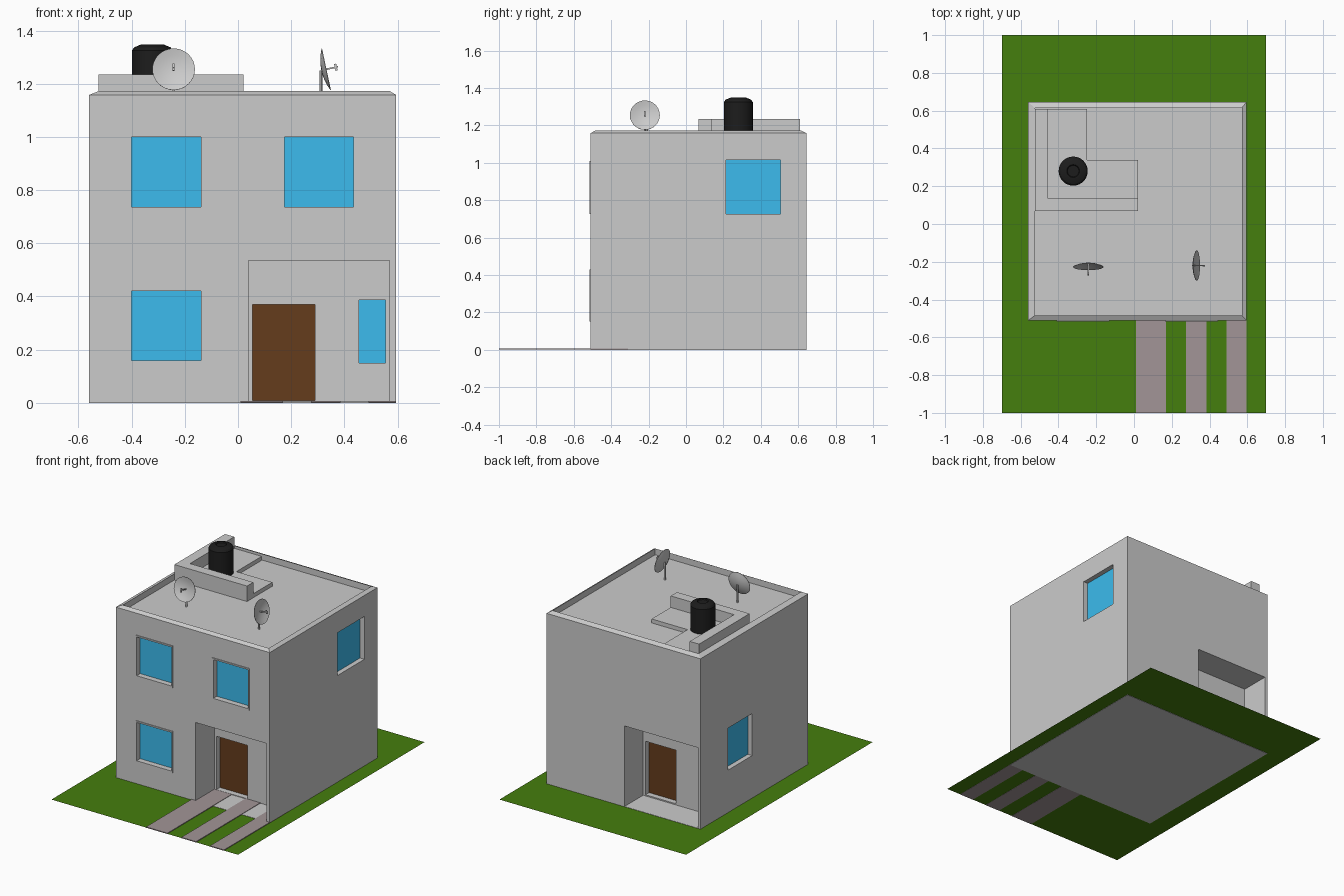
import bpy, bmesh, math
from mathutils import Matrix

if "Cube" in bpy.data.objects:
    bpy.data.objects.remove(bpy.data.objects["Cube"])


def material(name, r, g, b):
    m = bpy.data.materials.new(name)
    m.diffuse_color = (r, g, b, 1)
    m.use_nodes = True
    m.node_tree.nodes["Principled BSDF"].inputs["Base Color"].default_value = m.diffuse_color
    return m


GREEN = material("grass", 0.06, 0.21, 0.004)
BLUE = material("glass", 0.045, 0.5, 0.85)
BROWN = material("wood", 0.13, 0.045, 0.012)
PAVE = material("paving", 0.36, 0.30, 0.31)
BLACK = material("black_plastic", 0.012, 0.012, 0.012)


def finish(name, bm, mat=None):
    bmesh.ops.recalc_face_normals(bm, faces=bm.faces)
    me = bpy.data.meshes.new(name)
    bm.to_mesh(me)
    bm.free()
    ob = bpy.data.objects.new(name, me)
    bpy.context.collection.objects.link(ob)
    if mat:
        me.materials.append(mat)
    return ob


def rect(bm, x0, x1, y0, y1, z):
    return [bm.verts.new((x, y, z)) for x, y in ((x0, y0), (x1, y0), (x1, y1), (x0, y1))]


def bridge(bm, a, b):
    n = len(a)
    for i in range(n):
        bm.faces.new((a[i], a[(i + 1) % n], b[(i + 1) % n], b[i]))


def box(name, x0, x1, y0, y1, z0, z1, mat=None):
    bm = bmesh.new()
    a, b = rect(bm, x0, x1, y0, y1, z0), rect(bm, x0, x1, y0, y1, z1)
    bridge(bm, a, b)
    bm.faces.new(a)
    bm.faces.new(b)
    return finish(name, bm, mat)


def cut(targets, *dims):
    """Carve a box out of each target and remove the cutter."""
    c = box("cutter", *dims)
    c.hide_render = True
    for t in targets:
        m = t.modifiers.new("cut", 'BOOLEAN')
        m.operation, m.solver, m.object = 'DIFFERENCE', 'EXACT', c
        bpy.ops.object.select_all(action='DESELECT')
        bpy.context.view_layer.objects.active = t
        t.select_set(True)
        bpy.ops.object.modifier_apply(modifier=m.name)
    bpy.data.objects.remove(c)


def lathe(name, profile, mat=None, sides=32, matrix=None):
    """Revolve (radius, height) points about z; both ends lie on the axis."""
    bm = bmesh.new()
    rings = [[bm.verts.new((r * math.cos(2 * math.pi * i / sides),
                            r * math.sin(2 * math.pi * i / sides), h))
              for i in range(sides)] for r, h in profile[1:-1]]
    for a, b in zip(rings, rings[1:]):
        bridge(bm, a, b)
    for ring, (_, h) in ((rings[0], profile[0]), (rings[-1], profile[-1])):
        tip = bm.verts.new((0, 0, h))
        for i in range(sides):
            bm.faces.new((ring[i], ring[(i + 1) % sides], tip))
    if matrix:
        bm.transform(matrix)
    ob = finish(name, bm, mat)
    bpy.ops.object.select_all(action='DESELECT')
    bpy.context.view_layer.objects.active = ob
    ob.select_set(True)
    bpy.ops.object.shade_smooth_by_angle(angle=math.radians(30))
    return ob


# lawn, open under the house
X0, X1, Y0, Y1 = -0.56, 0.595, -0.51, 0.645
bm = bmesh.new()
bridge(bm, rect(bm, -0.7, 0.7, -1, 1, 0.002), rect(bm, X0, X1, Y0, Y1, 0.002))
finish("lawn", bm, GREEN)

# paving strips running into the porch
for i, (a, b) in enumerate(((0.01, 0.17), (0.275, 0.385), (0.49, 0.595))):
    box(f"path_{i + 1}", a, b, -1, -0.31, 0.001, 0.007, PAVE)

# house shell with sloped parapet and sunken roof
bm = bmesh.new()
inner = (X0 + 0.035, X1 - 0.024, Y0 + 0.025, Y1 - 0.03)
rings = [rect(bm, X0, X1, Y0, Y1, 0), rect(bm, X0, X1, Y0, Y1, 1.158),
         rect(bm, *inner, 1.172), rect(bm, *inner, 1.13)]
for a, b in zip(rings, rings[1:]):
    bridge(bm, a, b)
bm.faces.new(rings[0])
bm.faces.new(rings[-1])
house = finish("house", bm)

# porches, front and back
cut([house], 0.04, 0.57, -0.6, -0.31, 0.004, 0.535)
cut([house], -0.54, 0.01, 0.445, 0.75, 0.004, 0.55)

# doors set into the porch walls
cut([house], 0.055, 0.29, -0.35, -0.27, 0.008, 0.37)
box("front_door", 0.055, 0.29, -0.272, -0.262, 0.008, 0.37, BROWN)
cut([house], -0.235, -0.008, 0.405, 0.48, 0.012, 0.375)
box("back_door", -0.235, -0.008, 0.397, 0.407, 0.012, 0.375, BROWN)


# front-facing windows with raised frames
def front_window(name, x0, x1, z0, z1, y, f):
    frame = box(name + "_frame", x0 - f, x1 + f, y - 0.005, y + 0.01, z0 - f, z1 + f)
    cut([house, frame], x0, x1, y - 0.04, y + 0.035, z0, z1)
    box(name + "_glass", x0, x1, y + 0.033, y + 0.043, z0, z1, BLUE)


front_window("upper_left_window", -0.40, -0.14, 0.737, 1.0, Y0, 0.01)
front_window("upper_right_window", 0.175, 0.435, 0.737, 1.0, Y0, 0.01)
front_window("lower_left_window", -0.40, -0.14, 0.16, 0.42, Y0, 0.01)
front_window("porch_window", 0.455, 0.555, 0.15, 0.387, -0.31, 0.015)

# side windows
cut([house], X1 - 0.035, X1 + 0.1, 0.215, 0.505, 0.725, 1.015)
box("right_window_glass", X1 - 0.043, X1 - 0.033, 0.215, 0.505, 0.725, 1.015, BLUE)
cut([house], X0 - 0.1, X0 + 0.035, 0.09, 0.348, 0.29, 0.575)
box("left_window_glass", X0 + 0.033, X0 + 0.043, 0.09, 0.348, 0.29, 0.575, BLUE)

# L-shaped roof wall and low slab inside it
box("roof_wall_front", -0.525, 0.02, 0.068, 0.135, 1.13, 1.235)
box("roof_wall_left", -0.525, -0.455, 0.135, 0.61, 1.13, 1.235)
box("roof_slab_front", -0.455, 0.02, 0.135, 0.34, 1.13, 1.157)
box("roof_slab_back", -0.455, -0.25, 0.34, 0.61, 1.13, 1.157)

# water tank
lathe("water_tank", [(0, 1.157), (0.077, 1.157), (0.077, 1.325), (0.068, 1.337),
                     (0.042, 1.348), (0.034, 1.348), (0.03, 1.342), (0, 1.342)],
      BLACK, matrix=Matrix.Translation((-0.322, 0.28, 0)))


# satellite dishes: tilted bowl, feed arm, feed bar and pole
def dish(name, x, y, heading):
    place = (Matrix.Translation((x, y, 1.253)) @ Matrix.Rotation(heading, 4, 'Z')
             @ Matrix.Rotation(math.radians(78), 4, 'Y'))
    R = 0.08
    front = [(R * t, -0.008 + 0.016 * t * t) for t in (0, 0.35, 0.7, 1)]
    back = [(R * t, -0.012 + 0.018 * t * t) for t in (1, 0.7, 0.35, 0)]
    lathe(name + "_bowl", front + back, matrix=place)
    arm = box(name + "_feed_arm", -0.003, 0.003, -0.003, 0.003, -0.01, 0.052)
    bar = box(name + "_feed_bar", -0.013, 0.013, -0.004, 0.004, 0.04, 0.048)
    for ob in (arm, bar):
        ob.data.transform(place)
    base = Matrix.Translation((x, y, 0)) @ Matrix.Rotation(heading, 4, 'Z')
    lathe(name + "_pole", [(0, 1.13), (0.005, 1.13), (0.005, 1.25), (0, 1.25)], sides=12,
          matrix=base @ Matrix.Translation((-0.013, 0, 0)))


dish("right_dish", 0.325, -0.22, 0)
dish("left_dish", -0.242, -0.22, -math.pi / 2)
